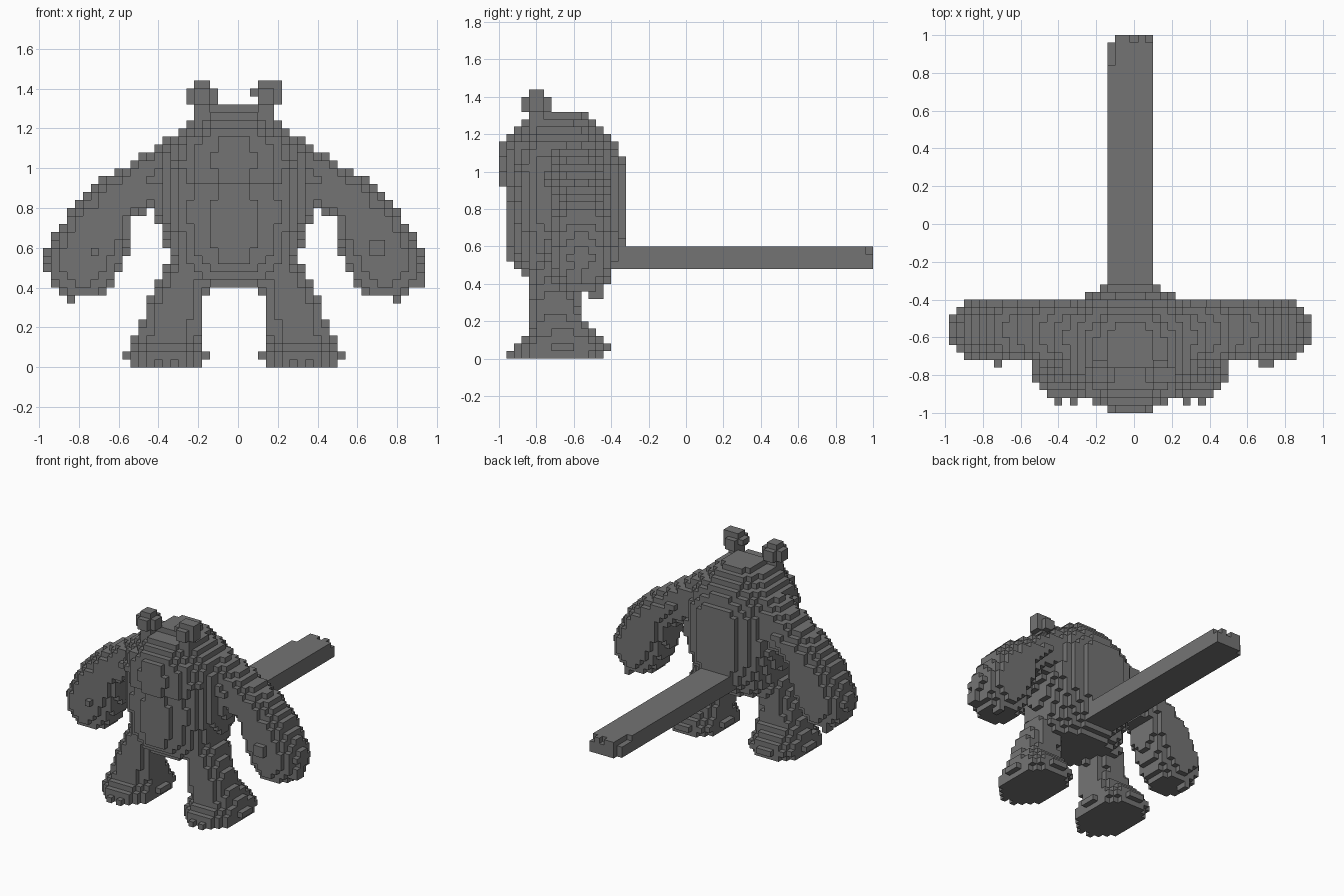
import bpy
import bmesh
import math
from mathutils import Vector

V = 0.04            # size of one block
MID = -0.02         # mirror plane of the figure
NX, NY, NZ = 24, 25, 36

cube = bpy.data.objects.get("Cube")
if cube:
    bpy.data.objects.remove(cube, do_unlink=True)

stone = bpy.data.materials.new("dark grey")
stone.use_nodes = True
GREY = (0.175, 0.175, 0.175, 1)
stone.diffuse_color = GREY
stone.node_tree.nodes["Principled BSDF"].inputs["Base Color"].default_value = GREY


def centre(c):
    return Vector((c[0] * V, (c[1] + 0.5) * V, (c[2] + 0.5) * V))


GRID = [(i, j, k) for i in range(-NX, NX) for j in range(-NY, NY) for k in range(NZ)]


def fill(test):
    return {c for c in GRID if test(centre(c))}


def box(x0, x1, y0, y1, z0, z1):
    return fill(lambda p: x0 < p.x < x1 and y0 < p.y < y1 and z0 < p.z < z1)


def loft(rows, power=2):
    """Stacked ellipses; each row is height, x range and y range."""
    def test(p):
        for a, b in zip(rows, rows[1:]):
            if a[0] <= p.z <= b[0]:
                t = (p.z - a[0]) / (b[0] - a[0])
                x0, x1, y0, y1 = [u + (w - u) * t for u, w in zip(a[1:], b[1:])]
                dx = abs(p.x - (x0 + x1) / 2) / ((x1 - x0) / 2)
                dy = abs(p.y - (y0 + y1) / 2) / ((y1 - y0) / 2)
                return dx ** power + dy ** power <= 1
        return False
    return fill(test)


def limb(a, b, r0, r1, depth, power):
    """Tapered rounded limb between two points, with its own depth along y."""
    a, b = Vector(a), Vector(b)
    axis = b - a

    def test(p):
        t = max(0, min(1, (p - a).dot(axis) / axis.length_squared))
        q = p - (a + axis * t)
        d = math.hypot(q.x, q.z) / (r0 + (r1 - r0) * t)
        return d ** power + (abs(q.y) / depth) ** power <= 1
    return fill(test)


def mirror(cells):
    return {(-1 - i, j, k) for i, j, k in cells}


parts = {}

# Rounded body with a belly bulge below and a face bulge above
half_profile = [
    (0.40, 0.24, -0.82, -0.46), (0.46, 0.30, -0.89, -0.40),
    (0.54, 0.33, -0.945, -0.35), (0.62, 0.345, -0.957, -0.318),
    (0.70, 0.37, -0.96, -0.31), (0.78, 0.40, -0.96, -0.305),
    (0.90, 0.39, -0.945, -0.305), (0.94, 0.385, -0.985, -0.305),
    (1.04, 0.375, -1.0, -0.312), (1.14, 0.32, -0.988, -0.365),
    (1.20, 0.265, -0.95, -0.41), (1.26, 0.20, -0.90, -0.46),
    (1.32, 0.11, -0.72, -0.56)]
parts["body"] = loft([(z, MID - r, MID + r, y0, y1) for z, r, y0, y1 in half_profile])

# Long beam at the back with a chipped end
beam = box(-0.14, 0.10, -0.4, 1, 0.48, 0.60)
beam -= box(-0.14, -0.10, 0.96, 1, 0.48, 0.60)
beam -= box(-0.14, -0.10, 0.84, 0.96, 0.56, 0.60)
beam -= box(-0.02, 0.02, 0.96, 1, 0.56, 0.60)
beam -= box(0.06, 0.10, 0.96, 1, 0.56, 0.60)
parts["back_beam"] = beam

# Right-hand limbs, mirrored to the left below
right = {}
right["leg"] = loft([
    (0.06, -0.56, -0.17, -0.87, -0.44), (0.14, -0.53, -0.17, -0.85, -0.48),
    (0.22, -0.49, -0.17, -0.84, -0.54), (0.32, -0.46, -0.17, -0.84, -0.57),
    (0.42, -0.41, -0.15, -0.84, -0.54), (0.54, -0.35, -0.10, -0.84, -0.50)], 2.2)
right["foot"] = loft([
    (0.00, -0.55, -0.17, -0.93, -0.43), (0.05, -0.57, -0.15, -0.92, -0.41),
    (0.11, -0.55, -0.17, -0.89, -0.44)], 2.2)
right["foot"] |= box(-0.42, -0.38, -0.96, -0.84, 0, 0.04) | box(-0.34, -0.30, -0.96, -0.84, 0, 0.04)
right["foot"] |= box(-0.38, -0.34, -0.48, -0.40, 0.04, 0.08)
right["upper_arm"] = limb((-0.24, -0.60, 1.05), (-0.64, -0.56, 0.82), 0.145, 0.125, 0.16, 2.2)
right["hand"] = limb((-0.70, -0.56, 0.70), (-0.78, -0.56, 0.53), 0.178, 0.188, 0.165, 2.5)
right["hand"] |= box(-0.86, -0.82, -0.54, -0.46, 0.32, 0.44)
right["hand"] |= box(-0.74, -0.70, -0.76, -0.68, 0.56, 0.60)

for name, cells in right.items():
    parts["right_" + name] = cells
    parts["left_" + name] = mirror(cells)

# Ears: the right one sits on a narrow neck, the left one is a blunt block
parts["right_ear"] = (box(-0.26, -0.10, -0.84, -0.76, 1.32, 1.40)
                      | box(-0.22, -0.14, -0.88, -0.72, 1.32, 1.40)
                      | box(-0.22, -0.14, -0.84, -0.76, 1.20, 1.44))
parts["left_ear"] = (box(0.10, 0.22, -0.84, -0.76, 1.32, 1.44)
                     | box(0.10, 0.18, -0.88, -0.72, 1.32, 1.40)
                     | box(0.10, 0.18, -0.84, -0.76, 1.20, 1.32)
                     | box(0.06, 0.10, -0.84, -0.76, 1.36, 1.40))

# Fingertip and knuckle chips found only on the left hand
parts["left_hand"] |= box(0.86, 0.94, -0.64, -0.56, 0.40, 0.48)
parts["left_hand"] |= box(0.66, 0.74, -0.76, -0.68, 0.56, 0.64)

solid = set().union(*parts.values())
DIRECTIONS = [(axis, sign) for axis in range(3) for sign in (-1, 1)]


def build(name, cells):
    """Make the outer block faces of a part and merge the flat areas."""
    bm = bmesh.new()
    for cell in cells:
        for axis, sign in DIRECTIONS:
            near = list(cell)
            near[axis] += sign
            if tuple(near) in solid:
                continue
            n, u, w = Vector(), Vector(), Vector()
            n[axis] = sign
            u[(axis + 1) % 3] = 1
            w[(axis + 2) % 3] = sign
            mid = centre(cell) + n * V / 2
            corners = [(-u - w), (u - w), (u + w), (-u + w)]
            bm.faces.new([bm.verts.new(mid + c * V / 2) for c in corners])
    bmesh.ops.remove_doubles(bm, verts=bm.verts[:], dist=V / 100)
    bmesh.ops.dissolve_limit(bm, angle_limit=0.02, verts=bm.verts[:], edges=bm.edges[:])
    mesh = bpy.data.meshes.new(name)
    bm.to_mesh(mesh)
    bm.free()
    mesh.materials.append(stone)
    bpy.context.scene.collection.objects.link(bpy.data.objects.new(name, mesh))


# Each block belongs to the first part that claims it
taken = set()
for name, cells in parts.items():
    build(name, cells - taken)
    taken |= cells
